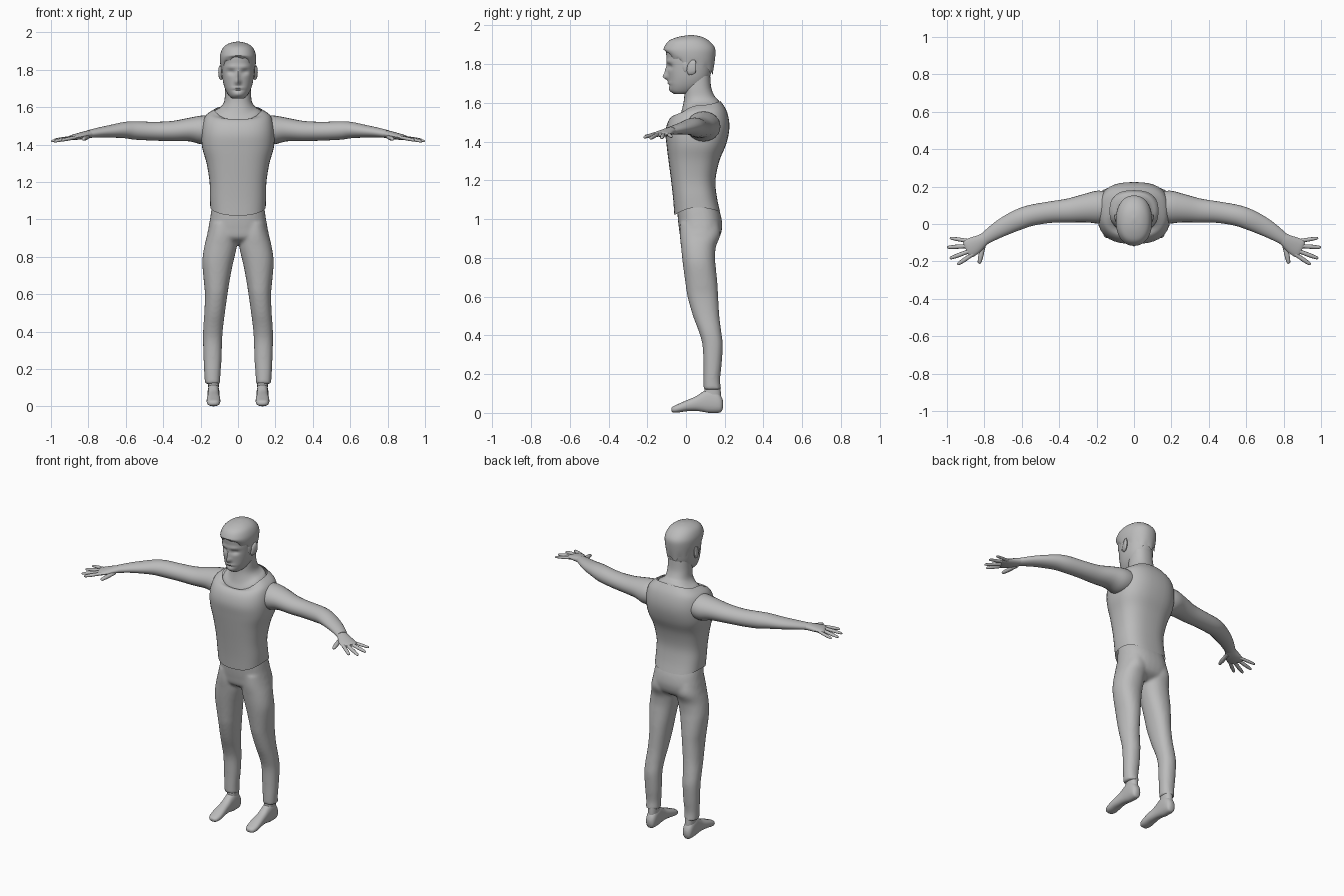
import bpy, bmesh, math
from mathutils import Vector

GREY = bpy.data.materials.new("plain_grey")
GREY.diffuse_color = (0.5, 0.5, 0.5, 1)


def smooth_rows(rows, sub):
    """Catmull-Rom interpolation of every number in the section rows."""
    out = []
    for i in range(len(rows) - 1):
        p0, p1, p2, p3 = (rows[max(i - 1, 0)], rows[i], rows[i + 1],
                          rows[min(i + 2, len(rows) - 1)])
        for k in range(sub):
            t = k / sub
            out.append([0.5 * (2 * b + (c - a) * t + (2 * a - 5 * b + 4 * c - d) * t * t
                               + (3 * b - a - 3 * c + d) * t ** 3)
                        for a, b, c, d in zip(p0, p1, p2, p3)])
    return out + [list(rows[-1])]


def skin(name, rings, cap=(True, True), angle=50):
    """Bridge rings of points into one smooth surface."""
    bm = bmesh.new()
    vs = [[bm.verts.new(p) for p in r] for r in rings]
    n = len(vs[0])
    for a, b in zip(vs, vs[1:]):
        for j in range(n):
            bm.faces.new((a[j], a[(j + 1) % n], b[(j + 1) % n], b[j]))
    for use, ring in zip(cap, (vs[0], vs[-1])):
        if use:
            bm.faces.new(ring)
    bmesh.ops.recalc_face_normals(bm, faces=bm.faces)
    me = bpy.data.meshes.new(name)
    bm.to_mesh(me)
    bm.free()
    ob = bpy.data.objects.new(name, me)
    bpy.context.collection.objects.link(ob)
    me.materials.append(GREY)
    bpy.ops.object.select_all(action='DESELECT')
    ob.select_set(True)
    bpy.context.view_layer.objects.active = ob
    bpy.ops.object.shade_smooth_by_angle(angle=math.radians(angle))
    return ob


def power(v, e):
    return math.copysign(abs(v) ** (2 / e), v)


def stack(name, rows, seg=32, sub=4, e=2.3, cap=(True, True), bend=None):
    """Upright loft; row = z, x0, x1, y0, y1, front lift, back lift."""
    rings = []
    for i, (z, x0, x1, y0, y1, zf, zb) in enumerate(smooth_rows(rows, sub)):
        ring = []
        for j in range(seg):
            a = math.tau * j / seg
            c, s = power(math.cos(a), e), power(math.sin(a), e)
            p = Vector(((x0 + x1) / 2 + (x1 - x0) / 2 * c,
                        (y0 + y1) / 2 + (y1 - y0) / 2 * s,
                        z + (zb if s > 0 else zf) * s * s))
            ring.append(bend(p, i, j) if bend else p)
        rings.append(ring)
    return skin(name, rings, cap)


def sym(z, hx, y0, y1, zf=0, zb=0):
    return (z, -hx, hx, y0, y1, zf, zb)


def tube(name, rows, side=1, seg=16, sub=4, e=2.0):
    """Level loft along a path; row = x, y, z, half width, half height."""
    rows = smooth_rows(rows, sub)
    rings = []
    for i, (x, y, z, w, h) in enumerate(rows):
        a, b = rows[max(i - 1, 0)], rows[min(i + 1, len(rows) - 1)]
        t = Vector((b[0] - a[0], b[1] - a[1], 0)).normalized()
        across = Vector((-t.y, t.x, 0))
        ring = []
        for j in range(seg):
            q = math.tau * j / seg
            p = Vector((x, y, z)) + across * w * power(math.cos(q), e)
            p.z += h * power(math.sin(q), e)
            p.x *= side
            ring.append(p)
        rings.append(ring)
    return skin(name, rings)


# sleeveless top
stack("vest", [
    sym(1.06, .148, -.06, .176, -.04, -.022), sym(1.12, .150, -.066, .16, -.02, -.01),
    sym(1.20, .152, -.077, .152), sym(1.30, .168, -.09, .172), sym(1.38, .191, -.1, .205),
    sym(1.45, .196, -.106, .222), sym(1.51, .19, -.092, .222, -.005),
    sym(1.557, .172, -.066, .207, -.022, .008), sym(1.588, .128, -.04, .178, -.058, .022),
], seg=40, e=2.6, cap=(False, False))

# neck and the skin inside the neckline
stack("neck", [
    sym(1.52, .15, -.05, .185, -.04, .01), sym(1.578, .125, -.036, .174, -.052, .022),
    sym(1.602, .092, -.022, .16, -.04, .02), sym(1.63, .074, -.01, .145, -.01, .01),
    sym(1.68, .069, -.008, .13), sym(1.74, .066, 0, .125)])

# face bumps: x, z, radius x, radius z, push along y
BUMPS = [(.036, 1.788, .02, .013, .014), (-.036, 1.788, .02, .013, .014),
         (.036, 1.815, .03, .01, -.005), (-.036, 1.815, .03, .01, -.005),
         (0, 1.735, .013, .016, -.026), (0, 1.765, .009, .025, -.014),
         (0, 1.702, .03, .006, -.006), (0, 1.69, .025, .005, .005),
         (0, 1.668, .025, .012, -.006)]


def face(p, i, j):
    if p.y < -.02:
        p.y += sum(d * math.exp(-((p.x - x) / rx) ** 2 - ((p.z - z) / rz) ** 2)
                   for x, z, rx, rz, d in BUMPS)
    return p


stack("head", [
    sym(1.645, .03, -.06, .02), sym(1.66, .048, -.078, .06), sym(1.69, .066, -.088, .10),
    sym(1.73, .079, -.091, .122), sym(1.78, .086, -.096, .134), sym(1.83, .089, -.1, .142),
    sym(1.88, .088, -.103, .14), sym(1.92, .072, -.08, .11), sym(1.94, .03, -.03, .06),
], seg=56, sub=6, e=2.2, bend=face)


# hair cap with a jagged lower edge
def locks(p, i, j):
    if i < 3:
        p.z += (3 - i) / 3 * .013 * math.sin(j * math.tau / 5)
    return p


stack("hair", [
    sym(1.80, .089, -.094, .138, .06, -.045), sym(1.84, .096, -.112, .15, .032, -.012),
    sym(1.882, .095, -.115, .15), sym(1.92, .078, -.09, .12),
    sym(1.942, .045, -.035, .08), sym(1.95, .006, .02, .035),
], seg=50, e=2.2, cap=(False, True), bend=locks)

# hips and legs, merged into one pair of trousers
hips = stack("trousers", [
    sym(1.09, .135, -.045, .15), sym(1.05, .143, -.045, .17), sym(1.0, .15, -.042, .184),
    sym(.95, .159, -.036, .186), sym(.90, .165, -.025, .168), sym(.87, .13, .02, .12)], e=2.4)
LEG = [(.98, .02, .148, -.03, .17), (.92, .006, .164, -.032, .178), (.86, .006, .179, -.026, .155),
       (.80, .018, .189, -.02, .15), (.75, .030, .190, -.014, .154), (.67, .045, .183, -.003, .162),
       (.60, .056, .177, .008, .166), (.50, .070, .180, .036, .172), (.42, .080, .186, .066, .182),
       (.35, .085, .187, .085, .19), (.25, .088, .184, .09, .184), (.17, .094, .180, .09, .176),
       (.12, .095, .177, .09, .182)]
legs = []
for s in (1, -1):
    rows = [(z, min(a * s, b * s), max(a * s, b * s), c, d, 0, 0) for z, a, b, c, d in LEG]
    legs.append(stack("leg", rows, e=2.2))
for leg in legs:
    leg.select_set(True)
hips.select_set(True)
bpy.context.view_layer.objects.active = hips
bpy.ops.object.join()
mod = hips.modifiers.new("merge", 'REMESH')
mod.mode = 'VOXEL'
mod.voxel_size = .009
mod.use_smooth_shade = True
mod = hips.modifiers.new("soften", 'SMOOTH')
mod.factor, mod.iterations = .5, 4

ARM = [(.12, .09, 1.485, .08, .07), (.19, .09, 1.478, .088, .077), (.26, .084, 1.48, .076, .063),
       (.35, .072, 1.472, .064, .054), (.45, .063, 1.471, .057, .05), (.55, .046, 1.475, .056, .049),
       (.61, .026, 1.477, .055, .043), (.68, -.006, 1.471, .05, .034),
       (.74, -.04, 1.465, .042, .027), (.80, -.08, 1.456, .032, .021)]
PALM = [(.775, -.063, 1.46, .03, .019), (.81, -.087, 1.453, .035, .02),
        (.85, -.113, 1.444, .047, .018), (.885, -.132, 1.438, .05, .013),
        (.897, -.138, 1.436, .042, .008)]
# base x, y and tip x, y, z, radius
DIGITS = {"little_finger": (.875, -.092, .985, -.075, 1.425, .010),
          "ring_finger": (.88, -.117, .999, -.125, 1.418, .011),
          "middle_finger": (.875, -.143, .985, -.184, 1.416, .011),
          "index_finger": (.86, -.16, .945, -.217, 1.422, .011),
          "thumb": (.805, -.11, .828, -.212, 1.428, .013)}
# foot sections: y, bottom, top, half width
FOOT = [(.192, .03, .06, .012), (.182, .006, .085, .026), (.16, 0, .11, .032),
        (.12, 0, .125, .032), (.085, .006, .108, .031), (.05, .01, .085, .032),
        (0, .008, .064, .036), (-.04, .002, .046, .036), (-.066, .002, .034, .028),
        (-.076, .01, .025, .014)]
for side, tag in ((1, "left"), (-1, "right")):
    tube(tag + "_arm", ARM, side, seg=24)
    tube(tag + "_palm", PALM, side)
    for part, (x0, y0, x1, y1, z, r) in DIGITS.items():
        rows = []
        for t, k in ((0, 1.05), (.3, 1), (.55, 1.05), (.8, .9), (.95, .7), (1, .25)):
            rows.append((x0 + (x1 - x0) * t, y0 + (y1 - y0) * t,
                         1.44 + (z - 1.44) * t, r * k, r * k * .85))
        tube(tag + "_" + part, rows, side, seg=10, sub=2)
    # foot and ankle
    tube(tag + "_foot", [(.131, y, (b + t) / 2, w, (t - b) / 2) for y, b, t, w in FOOT],
         side, seg=20, e=2.4)
    cx = .131 * side
    stack(tag + "_ankle", [(z, cx - w, cx + w, a, b, 0, 0) for z, w, a, b in
                           ((.05, .029, .075, .18), (.10, .028, .092, .18), (.16, .03, .1, .175))])
    # ear and sideburn
    tube(tag + "_ear", [(.084, .006, 1.77, .004, .012), (.089, .014, 1.775, .009, .03),
                        (.093, .03, 1.783, .011, .038), (.098, .046, 1.787, .008, .034),
                        (.099, .052, 1.787, .003, .02)], side, seg=12)
    tube(tag + "_sideburn", [(.083, -.018, 1.80, .003, .02), (.0865, -.004, 1.79, .005, .035),
                             (.0885, .008, 1.80, .003, .02)], side, seg=8, sub=2)
